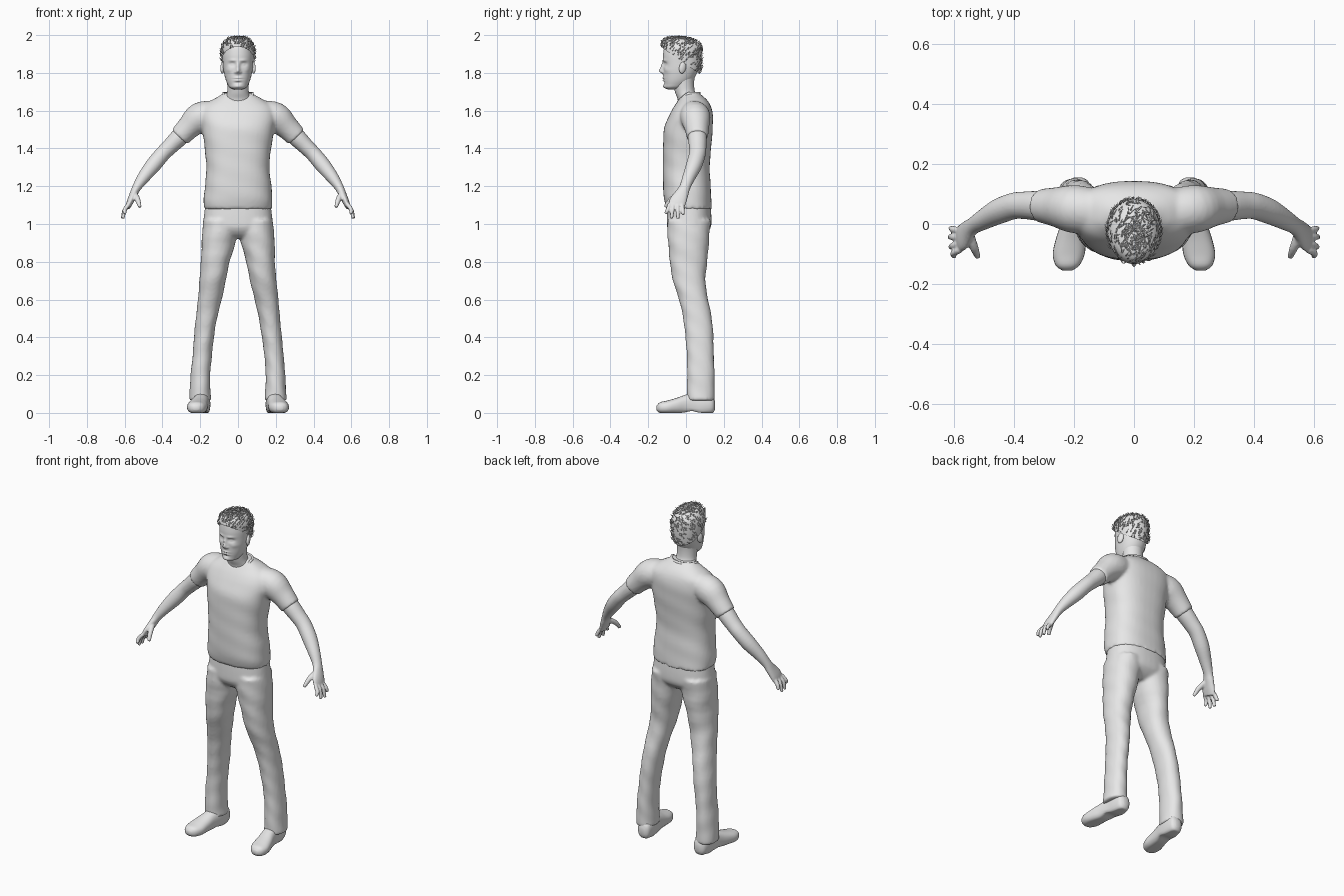
import bpy, bmesh, math, random
from mathutils import Vector, Matrix

random.seed(4)
X, Y, Z = Vector((1, 0, 0)), Vector((0, 1, 0)), Vector((0, 0, 1))

old = bpy.data.objects.get("Cube")
if old:
    bpy.data.objects.remove(old, do_unlink=True)

grey = bpy.data.materials.new("light_grey")
grey.use_nodes = True
grey.diffuse_color = (0.8, 0.8, 0.8, 1)
grey.node_tree.nodes["Principled BSDF"].inputs["Base Color"].default_value = (0.8, 0.8, 0.8, 1)


def spline(stations, steps):
    """Smooth curve through stations of (x, y, z, half width, half depth)."""
    p = [Vector(s) for s in stations]
    p = [p[0]] + p + [p[-1]]
    out = []
    for a, b, c, d in zip(p, p[1:], p[2:], p[3:]):
        for j in range(steps):
            t = j / steps
            out.append((b * 2 + (c - a) * t + (a * 2 - b * 5 + c * 4 - d) * t ** 2
                        + (b * 3 - a - c * 3 + d) * t ** 3) / 2)
    return out + [p[-1]]


def loft(bm, stations, sides=24, steps=4, flat=None, hint=Y, square=1.0, fold=0.0, flip=1):
    """Closed tube of elliptic rings; flat fixes the ring normal."""
    path = spline(stations, steps)
    rings = []
    for i, s in enumerate(path):
        pos = Vector((s[0] * flip, s[1], s[2]))
        before, after = path[max(i - 1, 0)], path[min(i + 1, len(path) - 1)]
        run = (after - before)
        run = flat or Vector((run[0] * flip, run[1], run[2])).normalized()
        depth = (hint - run * hint.dot(run)).normalized()
        side = depth.cross(run)
        ring = []
        for k in range(sides):
            t = math.tau * k / sides
            c, n = math.cos(t), math.sin(t)
            c = math.copysign(abs(c) ** square, c)
            n = math.copysign(abs(n) ** square, n)
            r = 1 + fold * math.sin(2 * t * flip + 38 * pos.z) * math.sin(17 * pos.z + t)
            ring.append(bm.verts.new(pos + side * (s[3] * c * r) + depth * (s[4] * n * r)))
        rings.append(ring)
    for a, b in zip(rings, rings[1:]):
        for k in range(sides):
            m = (k + 1) % sides
            bm.faces.new((a[k], a[m], b[m], b[k]))
    bm.faces.new(rings[0][::-1])
    bm.faces.new(rings[-1])


def finish(bm, name, voxel=0, relax=3):
    """Make an object; a voxel size blends its overlapping tubes together."""
    bmesh.ops.recalc_face_normals(bm, faces=bm.faces)
    for f in bm.faces:
        f.smooth = True
    mesh = bpy.data.meshes.new(name)
    bm.to_mesh(mesh)
    bm.free()
    mesh.materials.append(grey)
    ob = bpy.data.objects.new(name, mesh)
    bpy.context.collection.objects.link(ob)
    if voxel:
        blend = ob.modifiers.new("blend", "REMESH")
        blend.mode = "VOXEL"
        blend.voxel_size = voxel
        blend.use_smooth_shade = True
        soft = ob.modifiers.new("soften", "SMOOTH")
        soft.factor, soft.iterations = 0.5, relax
    return ob


# Shirt: torso with both sleeves
shirt = bmesh.new()
loft(shirt, [
    (0, .016, 1.08, .18, .12), (0, .008, 1.13, .182, .125), (0, .005, 1.2, .176, .126),
    (0, .002, 1.3, .167, .124), (0, .005, 1.4, .176, .127), (0, .012, 1.5, .19, .129),
    (0, .026, 1.57, .2, .117), (0, .035, 1.62, .19, .099), (0, .036, 1.655, .14, .077),
    (0, .03, 1.68, .095, .055), (0, .028, 1.695, .075, .04)],
    sides=40, flat=Z, square=.82, fold=.012)
for s in (1, -1):
    loft(shirt, [
        (.12, .04, 1.585, .07, .075), (.2, .05, 1.563, .081, .08),
        (.26, .057, 1.512, .064, .066), (.31, .06, 1.46, .056, .056)], flip=s, fold=.01)
finish(shirt, "shirt", .009, 4)

# Collar band
collar = bmesh.new()
loop = []
for k in range(48):
    t = math.tau * k / 48
    front = max(0, -math.sin(t))
    mid = Vector((.08 * math.cos(t), .014 + .06 * math.sin(t), 1.69 - .05 * front ** 1.3))
    out = Vector((math.cos(t), math.sin(t), .3)).normalized()
    loop.append([collar.verts.new(mid + out * u + Z * w)
                 for u, w in ((.005, -.012), (.002, .008), (-.008, .008), (-.008, -.012))])
for a, b in zip(loop, loop[1:] + loop[:1]):
    for k in range(4):
        collar.faces.new((a[k], a[(k + 1) % 4], b[(k + 1) % 4], b[k]))
finish(collar, "collar")

# Trousers: hips with both legs
trousers = bmesh.new()
loft(trousers, [
    (0, .016, 1.11, .172, .113), (0, .017, 1.03, .182, .118), (0, .016, .98, .187, .115),
    (0, .013, .945, .175, .09), (0, .012, .925, .15, .06)], sides=40, flat=Z, square=.85)
for s in (1, -1):
    loft(trousers, [
        (.098, .017, 1.02, .085, .115), (.1, .014, .93, .092, .11), (.12, .012, .8, .076, .099),
        (.134, .018, .7, .07, .086), (.15, .04, .6, .063, .077), (.167, .06, .5, .056, .076),
        (.18, .072, .4, .053, .074), (.19, .076, .3, .051, .071), (.199, .078, .2, .052, .073),
        (.2, .079, .12, .055, .073), (.2, .079, .065, .059, .073)],
        sides=32, flat=Z, square=.92, fold=.03, flip=s)
finish(trousers, "trousers", .009)

# Arms with hands, and shoes
for s, word in ((1, "left"), (-1, "right")):
    arm = bmesh.new()
    loft(arm, [
        (.26, .058, 1.51, .045, .045), (.31, .06, 1.46, .048, .05), (.36, .062, 1.41, .043, .046),
        (.4, .06, 1.37, .041, .044), (.45, .042, 1.31, .041, .042), (.5, .015, 1.247, .033, .034),
        (.535, -.006, 1.195, .024, .029), (.552, -.022, 1.16, .021, .036),
        (.57, -.043, 1.12, .018, .045), (.582, -.053, 1.09, .013, .042)], flip=s)
    for base, x, y, z in ((-.086, .597, -.108, 1.055), (-.066, .609, -.077, 1.03),
                          (-.044, .612, -.043, 1.028), (-.022, .609, -.014, 1.05)):
        loft(arm, [(.578, base, 1.105, .011, .011),
                   (.6, (base + y) / 2, 1.075, .0115, .011),
                   (x, y, z, .009, .009)], sides=10, flip=s)
    loft(arm, [(.55, -.03, 1.16, .017, .017), (.532, -.078, 1.13, .015, .014),
               (.519, -.11, 1.09, .009, .01)], sides=10, flip=s)
    finish(arm, word + "_arm", .0045, 2)

    shoe = bmesh.new()
    loft(shoe, [
        (.186, .154, .04, .015, .02), (.187, .14, .045, .036, .048), (.189, .1, .045, .043, .06),
        (.192, .05, .045, .043, .065), (.2, 0, .045, .044, .052), (.21, -.05, .037, .05, .042),
        (.217, -.1, .03, .053, .035), (.221, -.138, .028, .039, .028),
        (.222, -.155, .026, .015, .012)], flat=-Y, hint=Z, square=.85, flip=s)
    for v in shoe.verts:
        arch = .01 * math.exp(-((v.co.y - .03) / .03) ** 2)
        v.co.z = max(v.co.z, arch)
    finish(shoe, word + "_shoe")

# Neck
neck = bmesh.new()
loft(neck, [(0, .024, 1.62, .085, .065), (0, .016, 1.66, .072, .06),
            (0, -.004, 1.695, .058, .053), (0, -.012, 1.74, .057, .055),
            (0, -.012, 1.79, .06, .058)], sides=32, flat=Z)
finish(neck, "neck")

# Head, with the face pressed in and out of the front
head = bmesh.new()
loft(head, [
    (0, -.07, 1.712, .02, .025), (0, -.063, 1.722, .043, .05), (0, -.05, 1.742, .056, .066),
    (0, -.038, 1.77, .067, .081), (0, -.029, 1.81, .076, .091), (0, -.025, 1.85, .08, .096),
    (0, -.024, 1.9, .081, .097), (0, -.026, 1.945, .07, .085), (0, -.03, 1.975, .04, .05),
    (0, -.03, 1.983, .01, .01)], sides=112, steps=9, flat=Z, square=.95)
features = (  # x, z, x spread, z spread, push
    (.031, 1.846, .017, .011, -.012),   # eye sockets
    (.031, 1.845, .01, .006, .006),     # eyelids
    (.028, 1.866, .02, .006, .005),     # brows
    (0, 1.834, .009, .02, .012),        # nose bridge
    (0, 1.81, .011, .013, .021),        # nose tip
    (.014, 1.803, .006, .006, .007),    # nostrils
    (0, 1.773, .02, .005, .006),        # upper lip
    (0, 1.767, .024, .002, -.004),      # mouth line
    (0, 1.76, .017, .005, .006),        # lower lip
    (0, 1.748, .018, .005, -.004),      # chin crease
    (0, 1.729, .02, .01, .006),         # chin
    (.05, 1.815, .016, .013, .004))     # cheekbones
for v in head.verts:
    if v.co.y < -.04:
        x, z = abs(v.co.x), v.co.z
        v.co.y -= sum(push * math.exp(-((x - fx) / sx) ** 2 - ((z - fz) / sz) ** 2)
                      for fx, fz, sx, sz, push in features)
finish(head, "head")

# Ears
for s, word in ((1, "left"), (-1, "right")):
    ear = bmesh.new()
    place = (Matrix.Translation((.081 * s, -.018, 1.828)) @ Matrix.Rotation(.35 * s, 4, "Z")
             @ Matrix.Rotation(-.2, 4, "X") @ Matrix.Diagonal((.011, .019, .032, 1)))
    bmesh.ops.create_uvsphere(ear, u_segments=20, v_segments=14, radius=1, matrix=place)
    finish(ear, word + "_ear")

# Hair cap trimmed along a sloping hairline, then loose strands over it
hair = bmesh.new()
loft(hair, [
    (0, -.015, 1.74, .06, .072), (0, -.018, 1.8, .08, .092), (0, -.018, 1.85, .085, .1),
    (0, -.023, 1.9, .088, .106), (0, -.027, 1.94, .083, .106), (0, -.034, 1.97, .064, .085),
    (0, -.04, 1.984, .038, .052), (0, -.04, 1.988, .01, .012)], sides=48, flat=Z)
bmesh.ops.bisect_plane(hair, geom=hair.verts[:] + hair.edges[:] + hair.faces[:],
                       plane_co=(0, 0, 1.845), plane_no=(0, .7, 1), clear_inner=True)
bmesh.ops.recalc_face_normals(hair, faces=hair.faces)
roots = [(f.calc_center_median(), f.normal.copy()) for f in hair.faces]
finish(hair, "hair_cap")

strands = bmesh.new()
for i in range(420):
    p, n = random.choice(roots)
    flow = Vector((random.uniform(-.2, .7), random.uniform(.1, .8), .5))
    along = (flow - n * flow.dot(n)).normalized()
    across = n.cross(along) * .003
    tip = p + along * random.uniform(.02, .035) + n * random.uniform(.004, .011)
    tip.z = min(tip.z, 2)
    a, b, c, d = [strands.verts.new(q) for q in
                  (p + across, p - across, p + n * .006 + along * .008, tip)]
    for face in ((a, b, c), (a, c, d), (c, b, d), (b, a, d)):
        strands.faces.new(face)
finish(strands, "hair_strands")
